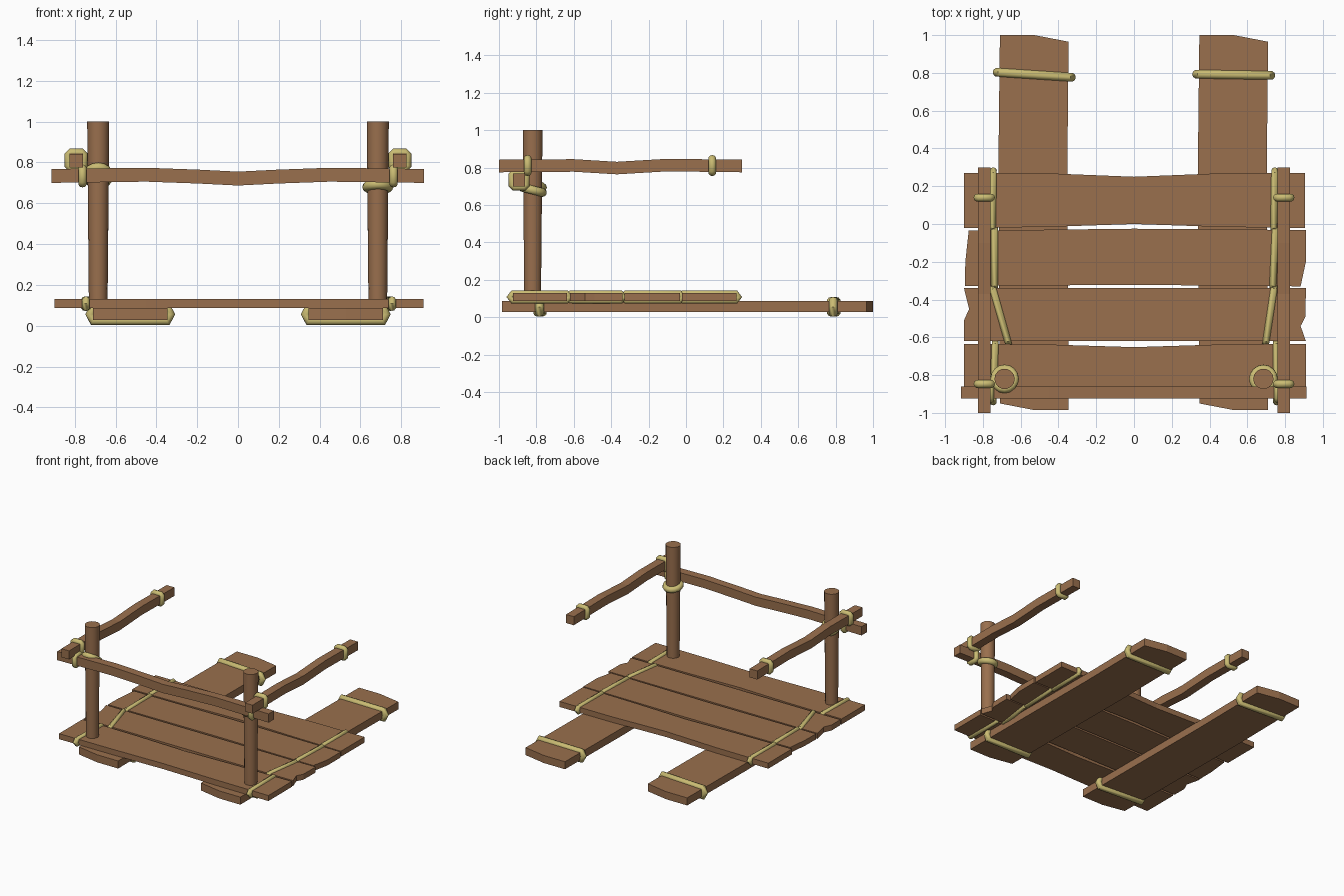
import bpy, bmesh, math
from mathutils import Matrix, Vector

if "Cube" in bpy.data.objects:
    bpy.data.objects.remove(bpy.data.objects["Cube"], do_unlink=True)


def material(name, rgb):
    m = bpy.data.materials.new(name)
    m.use_nodes = True
    m.diffuse_color = (*rgb, 1)
    m.node_tree.nodes["Principled BSDF"].inputs["Base Color"].default_value = (*rgb, 1)
    return m


WOOD = material("brown wood", (0.32, 0.16, 0.075))
ROPE = material("yellow rope", (0.59, 0.50, 0.17))


def finish(name, bm, mat, smooth=False):
    bmesh.ops.recalc_face_normals(bm, faces=bm.faces)
    me = bpy.data.meshes.new(name)
    bm.to_mesh(me)
    bm.free()
    me.materials.append(mat)
    ob = bpy.data.objects.new(name, me)
    bpy.context.collection.objects.link(ob)
    if smooth:
        bpy.ops.object.select_all(action='DESELECT')
        ob.select_set(True)
        bpy.context.view_layer.objects.active = ob
        bpy.ops.object.shade_smooth_by_angle(angle=math.radians(50))
    return ob


def prism(name, outline, axis, lo, hi):
    """Extrude a flat outline along one axis from lo to hi."""
    bm = bmesh.new()
    place = {'x': lambda a, b: (lo, a, b), 'y': lambda a, b: (a, lo, b),
             'z': lambda a, b: (a, b, lo)}[axis]
    face = bm.faces.new([bm.verts.new(place(a, b)) for a, b in outline])
    step = Vector([(hi - lo) * (axis == k) for k in 'xyz'])
    res = bmesh.ops.extrude_face_region(bm, geom=[face])
    moved = [g for g in res['geom'] if isinstance(g, bmesh.types.BMVert)]
    bmesh.ops.translate(bm, verts=moved, vec=step)
    return finish(name, bm, WOOD)


def rope(name, points, radius, sides=10):
    """Closed rope of round section through planar points, with mitred corners."""
    bm = bmesh.new()
    pts = [Vector(p) for p in points]
    n = len(pts)
    normal = sum((pts[i].cross(pts[(i + 1) % n]) for i in range(n)), Vector()).normalized()
    rings = []
    for i, p in enumerate(pts):
        d0 = (p - pts[i - 1]).normalized()
        d1 = (pts[(i + 1) % n] - p).normalized()
        out = (d0 + d1).normalized().cross(normal)
        rings.append([bm.verts.new(p + radius * (out * math.cos(t) + normal * math.sin(t)))
                      for t in (math.tau * k / sides for k in range(sides))])
    for i in range(n):
        a, b = rings[i], rings[(i + 1) % n]
        for k in range(sides):
            j = (k + 1) % sides
            bm.faces.new((a[k], a[j], b[j], b[k]))
    return finish(name, bm, ROPE, True)


def board_wrap(name, a, b, bottom, top, radius):
    """Six-cornered loop around a board, running from a to b in plan."""
    a, b = Vector(a), Vector(b)
    d = (b - a).normalized() * 0.016
    mid = (bottom + top) / 2
    path = [(a, bottom), (b, bottom), (b + d, mid), (b, top), (a, top), (a - d, mid)]
    rope(name, [(p.x, p.y, z) for p, z in path], radius)


def rail_lashing(name, centre, axis, half=0.037, cut=0.012):
    """Chamfered square loop around a rail running along the given axis."""
    i = half - cut
    square = [(half, -i), (half, i), (i, half), (-i, half),
              (-half, i), (-half, -i), (-i, -half), (i, -half)]
    c = Vector(centre)
    rope(name, [c + Vector((0, u, v) if axis == 'x' else (u, 0, v)) for u, v in square], 0.021)


def post_ring(name, centre, tilt):
    turn = Matrix.Rotation(tilt, 3, 'X')
    stretch = 1 / math.cos(tilt)
    pts = []
    for k in range(16):
        t = math.tau * k / 16
        pts.append(Vector(centre) + turn @ Vector((0.052 * math.cos(t),
                                                   0.052 * stretch * math.sin(t), 0)))
    rope(name, pts, 0.024)


# Two long bearers under the deck, each with a rope wrap near both ends
bearer = [(-0.182, -0.95), (0, -0.985), (0.182, -0.985), (0.175, 0.3),
          (0.182, 0.965), (0, 1.0), (-0.182, 1.0), (-0.19, 0.3)]
for side, x in (("right", -0.528), ("left", 0.528)):
    prism(side + "_bearer", [(x + u, v) for u, v in bearer], 'z', 0.028, 0.087)
    slope = 0.012 if x < 0 else 0.003
    for end, y in (("back", 0.79), ("front", -0.78)):
        board_wrap(f"{side}_{end}_bearer_rope", (x - 0.18, y + slope), (x + 0.18, y - slope),
                   0.024, 0.088, 0.024)

# Four deck boards with worn ends
boards = {
    "deck_board_back": [(-0.9, 0.27), (-0.45, 0.268), (0, 0.25), (0.45, 0.268), (0.905, 0.27),
                        (0.905, -0.022), (0.45, -0.015), (0, 0), (-0.45, -0.015), (-0.9, -0.022)],
    "deck_board_inner_back": [(-0.875, -0.035), (0, -0.025), (0.91, -0.032), (0.91, -0.2),
                              (0.882, -0.33), (0, -0.322), (-0.895, -0.328), (-0.893, -0.2)],
    "deck_board_inner_front": [(-0.9, -0.34), (0.91, -0.34), (0.908, -0.49), (0.882, -0.54),
                               (0.91, -0.62), (-0.9, -0.62), (-0.9, -0.51), (-0.873, -0.45)],
    "deck_board_front": [(-0.9, -0.635), (-0.45, -0.638), (0, -0.652), (0.45, -0.638),
                         (0.91, -0.635), (0.91, -0.925), (0.45, -0.922), (0, -0.913),
                         (-0.45, -0.922), (-0.9, -0.925)],
}
for name, outline in boards.items():
    prism(name, outline, 'z', 0.087, 0.13)

# Rope loops binding every deck board on both sides
spans = [("back", 0.265, -0.015), ("inner_back", -0.035, -0.32),
         ("inner_front", -0.35, -0.615), ("front", -0.64, -0.925)]
lean = {"right": [(-0.745, -0.75), (-0.738, -0.738), (-0.745, -0.67), (-0.735, -0.745)],
        "left": [(0.745, 0.74), (0.748, 0.735), (0.74, 0.7), (0.755, 0.755)]}
for side, xs in lean.items():
    for (board, y0, y1), (x0, x1) in zip(spans, xs):
        board_wrap(f"{side}_{board}_deck_rope", (x0, y0), (x1, y1), 0.09, 0.126, 0.019)


# Wavy hand rails
def wavy(stations, low, high):
    return [(s, low + d) for s, d in stations] + [(s, high + d) for s, d in reversed(stations)]


front_wave = [(-0.915, 0), (-0.45, 0.006), (-0.2, -0.003), (0, -0.013),
              (0.2, -0.003), (0.45, 0.006), (0.912, 0)]
side_wave = [(-1, 0), (-0.6, 0.003), (-0.37, -0.011), (-0.1, 0.005), (0.3, 0)]
prism("front_rail", wavy(front_wave, 0.7, 0.768), 'y', -0.925, -0.86)

# Posts, side rails and their lashings
for side, s in (("right", -1), ("left", 1)):
    x = 0.685 * s
    bm = bmesh.new()
    rings = []
    for z, r in ((0.128, 0.046), (0.55, 0.05), (1.0, 0.054)):
        rings.append([bm.verts.new((x + r * math.cos(t), -0.82 + r * math.sin(t), z))
                      for t in (math.tau * k / 14 for k in range(14))])
    for a, b in zip(rings, rings[1:]):
        for k in range(14):
            j = (k + 1) % 14
            bm.faces.new((a[k], a[j], b[j], b[k]))
    bm.faces.new(rings[0])
    bm.faces.new(rings[-1])
    finish(side + "_post", bm, WOOD, True)

    prism(side + "_rail", wavy(side_wave, 0.775, 0.842), 'x', 0.793 * s - 0.033, 0.793 * s + 0.033)
    for end, y in (("back", 0.14), ("front", -0.847)):
        rail_lashing(f"{side}_rail_{end}_lashing", (0.793 * s, y, 0.811), 'y')
    rail_lashing(f"front_rail_{side}_lashing", (0.762 * s, -0.892, 0.734), 'x')
post_ring("right_post_ring", (-0.685, -0.82, 0.735), math.radians(-38))
post_ring("left_post_ring", (0.685, -0.82, 0.68), math.radians(-14))
